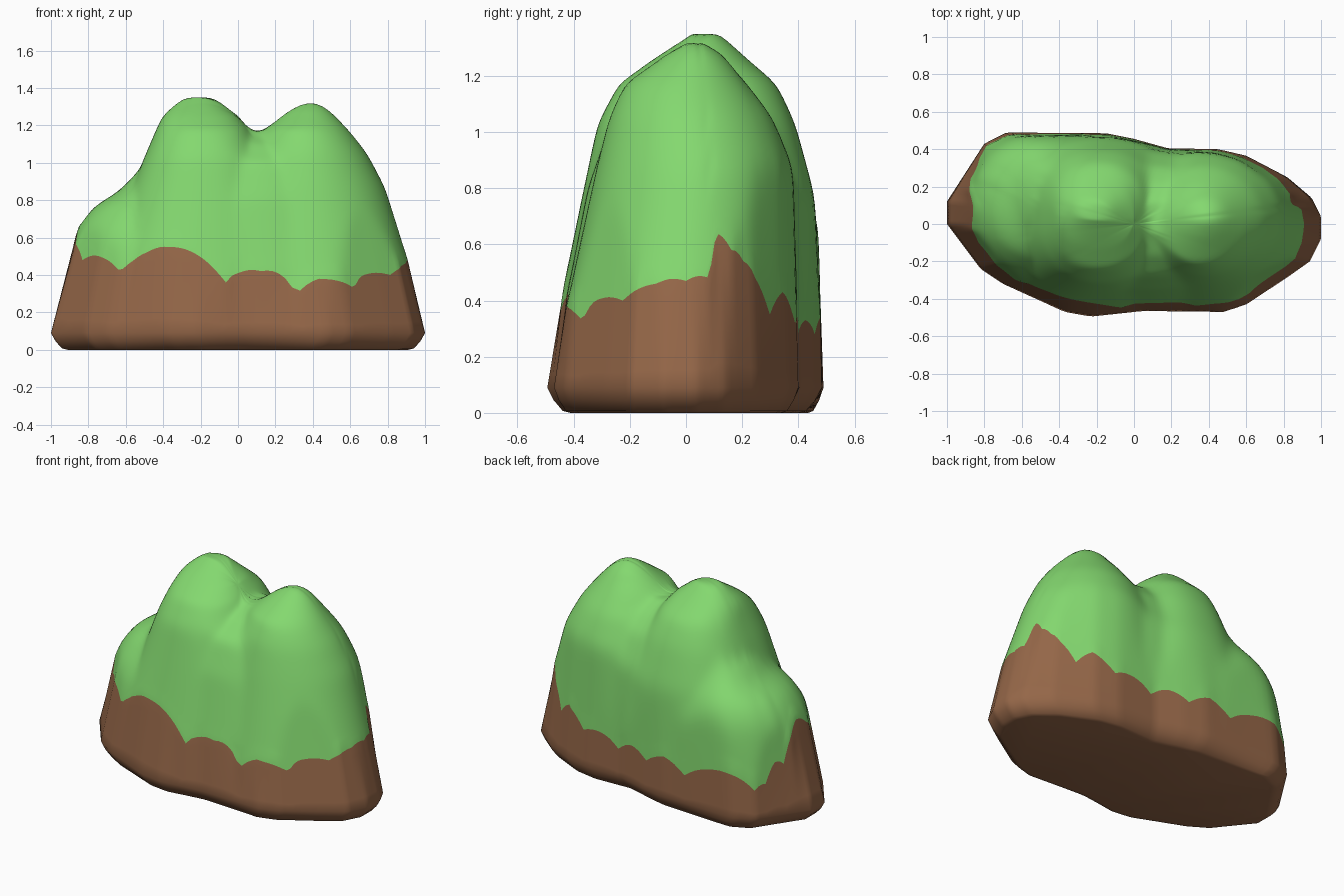
import bpy, bmesh, math

if "Cube" in bpy.data.objects:
    bpy.data.objects.remove(bpy.data.objects["Cube"])

# Each lobe: rows of (z, x min, x max, y min, y max), a rounded section at every height
LEFT = [(0.09, -1.05, 0.1, -0.40, 0.52), (0.56, -0.885, 0.0, -0.31, 0.505),
        (0.66, -0.85, -0.1, -0.26, 0.485), (0.77, -0.77, -0.2, -0.19, 0.44),
        (0.85, -0.63, -0.28, -0.12, 0.38), (0.95, -0.54, -0.3, -0.05, 0.31)]
MIDDLE = [(0.09, -0.84, 0.44, -0.51, 0.49), (0.77, -0.60, 0.26, -0.37, 0.46),
          (1.03, -0.50, 0.15, -0.315, 0.39), (1.17, -0.44, 0.07, -0.24, 0.325),
          (1.25, -0.405, 0.0, -0.13, 0.23), (1.35, -0.29, -0.13, 0.02, 0.12)]
RIGHT = [(0.09, -0.2, 1.03, -0.49, 0.42), (0.87, -0.04, 0.785, -0.32, 0.385),
         (1.05, 0.05, 0.69, -0.275, 0.31), (1.17, 0.14, 0.595, -0.22, 0.22),
         (1.28, 0.27, 0.49, -0.07, 0.13), (1.325, 0.35, 0.42, 0.0, 0.06)]
# fills the valleys between the lobes
BODY = [(0.09, -0.75, 0.86, -0.49, 0.43), (0.8, -0.54, 0.62, -0.35, 0.39),
        (1.0, -0.38, 0.5, -0.28, 0.31), (1.1, -0.25, 0.42, -0.17, 0.22),
        (1.165, -0.1, 0.3, -0.05, 0.12)]
LOBES = ((LEFT, 2.1), (MIDDLE, 2.3), (RIGHT, 1.95), (BODY, 2.2))

# Footprint seen from above
OUTLINE = [(1, .04), (.95, .14), (.82, .25), (.6, .365), (.45, .40), (.18, .405), (0, .455),
           (-.15, .485), (-.45, .487), (-.68, .49), (-.8, .43), (-1, .12), (-1, 0),
           (-.82, -.24), (-.7, -.32), (-.37, -.47), (-.23, -.495), (.05, -.465),
           (.48, -.47), (.6, -.43), (.82, -.285), (.94, -.2), (1, -.08)]

# Scalloped grass edge: (angle around the hill, height)
EDGE = [(0, .47), (11, .48), (15, .64), (22, .58), (28, .54), (34, .48), (42, .35), (50, .43),
        (60, .32), (68, .34), (76, .27), (84, .33), (92, .28), (100, .35), (108, .27),
        (116, .35), (124, .36), (132, .27), (138, .3), (144, .42), (150, .4), (157, .55),
        (167, .63), (180, .58), (194, .48), (211, .5), (225, .42), (236, .52), (247, .55),
        (257, .5), (266, .36), (270, .41), (278, .42), (285, .4), (289, .3), (296, .38),
        (309, .33), (315, .4), (330, .4), (346, .46), (360, .47)]


def lerp_rows(rows, k, bulge=0.0):
    """Interpolate the columns of a table at key k (None past the end)."""
    if k <= rows[0][0]:
        return rows[0][1:]
    for a, b in zip(rows, rows[1:]):
        if k <= b[0]:
            f = (k - a[0]) / (b[0] - a[0])
            lift = bulge * math.sin(math.pi * f)
            return [p + (q - p) * f + lift for p, q in zip(a[1:], b[1:])]
    return None


def foot_radius(t):
    """Distance along the ray (cos t, 0.48 sin t) to the footprint outline."""
    dx, dy = math.cos(t), 0.48 * math.sin(t)
    for (ax, ay), (bx, by) in zip(OUTLINE, OUTLINE[1:] + OUTLINE[:1]):
        ca, cb = dx * ay - dy * ax, dx * by - dy * bx
        if ca <= 0 < cb:
            f = ca / (ca - cb)
            return math.hypot(ax + (bx - ax) * f, ay + (by - ay) * f) / math.hypot(dx, dy)


def inside(x, y, z):
    for lobe, power in LOBES:
        row = lerp_rows(lobe, z)
        if row:
            x0, x1, y0, y1 = row
            u = abs(2 * x - x0 - x1) / (x1 - x0)
            v = abs(2 * y - y0 - y1) / (y1 - y0)
            if u ** power + v ** power < 1:
                return True
    return False


def hit(z0, t, e, foot):
    """Surface point on a ray from the central axis, kept within the tapered footprint."""
    d = (math.cos(t) * math.cos(e), 0.48 * math.sin(t) * math.cos(e), math.sin(e))
    taper = 0.24 if d[1] < 0 else 0.24 - 0.20 * math.sin(t)
    lo, hi = 0.0, 1.6
    for _ in range(18):
        m = (lo + hi) / 2
        z = z0 + d[2] * m
        limit = foot * (1 - taper * (z - 0.09))
        if m * math.cos(e) < limit and inside(d[0] * m, d[1] * m, z):
            lo = m
        else:
            hi = m
    return (d[0] * lo, d[1] * lo, z0 + d[2] * lo)


def material(name, rgb):
    m = bpy.data.materials.new(name)
    m.diffuse_color = (*rgb, 1)
    m.use_nodes = True
    m.node_tree.nodes["Principled BSDF"].inputs["Base Color"].default_value = m.diffuse_color
    return m


SEG, EARTH, GRASS = 180, 6, 40
FOOT = ((0.09, 0.0), (0.06, 0.007), (0.025, 0.045))  # (inset, height) of the foot rings
bm = bmesh.new()
columns = []
for i in range(SEG):
    t = 2 * math.pi * (i + 0.01) / SEG
    edge = lerp_rows(EDGE, 360 * i / SEG, 0.012)[0]
    foot = foot_radius(t)
    # earth: rounded foot, then rings from the footprint up to the grass edge
    x, y = foot * math.cos(t), foot * 0.48 * math.sin(t)
    r = math.hypot(x, y)
    pts = [(x * (1 - d / r), y * (1 - d / r), z) for d, z in FOOT]
    rim = hit(edge, t, 0, foot)
    pts += [tuple(p + (q - p) * j / EARTH for p, q in zip((x, y, 0.09), rim))
            for j in range(EARTH + 1)]
    # grass: rays fanning up to the top
    pts += [hit(edge, t, math.pi / 2 * j / GRASS, foot) for j in range(1, GRASS)]
    columns.append([bm.verts.new(p) for p in pts])
top = bm.verts.new(hit(0.4, 0, math.pi / 2, 1))

first_green = len(FOOT) + EARTH
for i in range(SEG):
    a, b = columns[i], columns[(i + 1) % SEG]
    for j in range(len(a) - 1):
        f = bm.faces.new((a[j], b[j], b[j + 1], a[j + 1]))
        f.material_index = 1 if j >= first_green else 0
    bm.faces.new((a[-1], b[-1], top)).material_index = 1
bm.faces.new([c[0] for c in reversed(columns)])  # underside

# soften the creases between the lobes a little
soft = [v for c in columns for v in c[first_green + 2:]] + [top]
for _ in range(5):
    bmesh.ops.smooth_vert(bm, verts=soft, factor=0.5,
                          use_axis_x=True, use_axis_y=True, use_axis_z=True)
bmesh.ops.recalc_face_normals(bm, faces=bm.faces)

mesh = bpy.data.meshes.new("hill")
bm.to_mesh(mesh)
bm.free()
mesh.materials.append(material("earth brown", (0.30, 0.135, 0.065)))
mesh.materials.append(material("grass green", (0.23, 0.69, 0.16)))
hill = bpy.data.objects.new("hill", mesh)
bpy.context.collection.objects.link(hill)
bpy.context.view_layer.objects.active = hill
hill.select_set(True)
bpy.ops.object.shade_smooth_by_angle(angle=math.radians(75))
